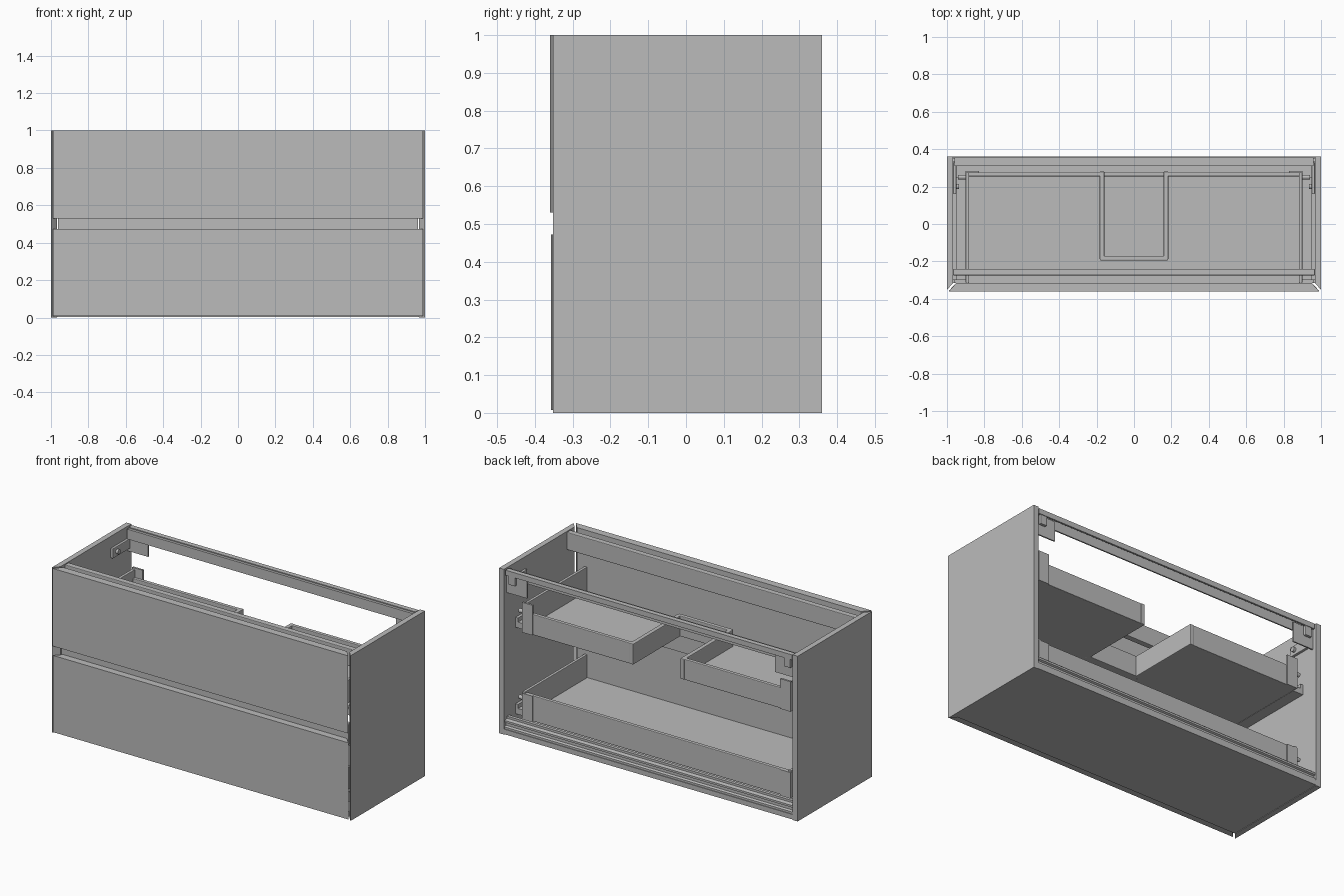
import bpy
import bmesh
from math import radians
from mathutils import Matrix, Vector

cube = bpy.data.objects.get("Cube")
if cube:
    bpy.data.objects.remove(cube, do_unlink=True)

# One neutral finish for the whole cabinet
grey = bpy.data.materials.new("neutral_grey")
grey.use_nodes = True
colour = (0.5, 0.5, 0.5, 1)
grey.diffuse_color = colour
grey.node_tree.nodes["Principled BSDF"].inputs["Base Color"].default_value = colour


def finish(name, bm, bevel=0.0):
    bmesh.ops.recalc_face_normals(bm, faces=bm.faces)
    mesh = bpy.data.meshes.new(name)
    bm.to_mesh(mesh)
    bm.free()
    mesh.materials.append(grey)
    obj = bpy.data.objects.new(name, mesh)
    bpy.context.collection.objects.link(obj)
    if bevel:
        mod = obj.modifiers.new("soft_edges", 'BEVEL')
        mod.width = bevel
        mod.segments = 2
    return obj


def box(name, x, y, z, bevel=0.0):
    """Box from (low, high) ranges on each axis."""
    bm = bmesh.new()
    bmesh.ops.create_cube(bm, size=1)
    size = [r[1] - r[0] for r in (x, y, z)]
    mid = [(r[1] + r[0]) / 2 for r in (x, y, z)]
    bmesh.ops.scale(bm, vec=size, verts=bm.verts)
    bmesh.ops.translate(bm, vec=mid, verts=bm.verts)
    return finish(name, bm, bevel)


def prism(name, points, axis, low, high):
    """Extrude an outline along z (points are x, y) or along x (points are y, z)."""
    bm = bmesh.new()
    if axis == 'z':
        verts = [bm.verts.new((a, b, low)) for a, b in points]
        step = Vector((0, 0, high - low))
    else:
        verts = [bm.verts.new((low, a, b)) for a, b in points]
        step = Vector((high - low, 0, 0))
    face = bm.faces.new(verts)
    result = bmesh.ops.extrude_face_region(bm, geom=[face])
    moved = [v for v in result["geom"] if isinstance(v, bmesh.types.BMVert)]
    bmesh.ops.translate(bm, vec=step, verts=moved)
    return finish(name, bm)


def pin(name, centre, radius, length):
    """Cylinder lying along x."""
    bm = bmesh.new()
    bmesh.ops.create_cone(bm, cap_ends=True, segments=16, radius1=radius, radius2=radius,
                          depth=length,
                          matrix=Matrix.Translation(centre) @ Matrix.Rotation(radians(90), 4, 'Y'))
    return finish(name, bm)


def span(side, a, b):
    return tuple(sorted((side * a, side * b)))


SIDES = (("left", 1), ("right", -1))
INNER = 0.967

# Carcass: mitred side panels and bottom
for label, s in SIDES:
    outline = [(s, -0.352), (s, 0.36), (s * INNER, 0.36), (s * INNER, -0.315)]
    prism(label + "_side_panel", outline, 'z', 0, 1)
box("bottom_panel", (-INNER, INNER), (-0.315, 0.36), (0.003, 0.033))

# Mitred drawer fronts
for name, y, low, high in (("upper_drawer_front", -0.36, 0.53, 1.0),
                           ("lower_drawer_front", -0.357, 0.008, 0.472)):
    prism(name, [(-0.99, y), (0.99, y), (0.95, -0.315), (-0.95, -0.315)], 'z', low, high)

# Recessed grip strip between the fronts
box("grip_strip", (-0.962, 0.962), (-0.315, -0.3), (0.44, 0.56))

# Front stretcher with a small lip under its top
box("front_stretcher", (-INNER, INNER), (-0.275, -0.24), (0.89, 0.996), 0.004)

# Channel rails along the back
top_rail = [(0.31, 0.93), (0.318, 0.93), (0.318, 0.985), (0.345, 0.985), (0.345, 0.965),
            (0.356, 0.965), (0.356, 0.996), (0.326, 0.996), (0.326, 0.99), (0.31, 0.99)]
low_rail = [(0.31, 0.033), (0.356, 0.033), (0.356, 0.045), (0.342, 0.05), (0.342, 0.065),
            (0.352, 0.07), (0.352, 0.082), (0.33, 0.087), (0.33, 0.1), (0.31, 0.1)]
prism("back_top_rail", top_rail, 'x', -0.96, 0.96)
prism("back_lower_rail", low_rail, 'x', -INNER, INNER)

# Wall hanging hardware at the back corners
for label, s in SIDES:
    box(label + "_hanger_plate", span(s, 0.83, INNER), (0.326, 0.334), (0.85, 0.97))
    box(label + "_hanger_hook", span(s, 0.9, 0.945), (0.334, 0.352), (0.91, 0.985), 0.004)
    box(label + "_hanger_arm", span(s, 0.95, INNER), (0.16, 0.33), (0.87, 0.93), 0.004)
    pin(label + "_hanger_screw", (s * 0.95, 0.2, 0.9), 0.014, 0.03)


# Drawer side walls, runners, corner brackets and pins
def drawer_sides(prefix, base, side_top, bracket_top):
    for label, s in SIDES:
        part = prefix + "_" + label
        box(part + "_drawer_side", span(s, 0.882, 0.9), (-0.315, 0.28), (base, side_top), 0.003)
        box(part + "_runner", span(s, 0.9, 0.95), (-0.3, 0.25), (base, base + 0.035))
        box(part + "_runner_mount", span(s, 0.95, INNER), (-0.3, 0.25), (base, base + 0.06))
        box(part + "_corner_bracket", span(s, 0.83, 0.9), (0.272, 0.284), (base, bracket_top))
        pin(part + "_adjuster", (s * 0.92, 0.25, base + 0.11), 0.012, 0.04)


# Lower drawer: plain tray
LOW = 0.085
drawer_sides("lower", LOW, 0.25, 0.24)
box("lower_drawer_floor", (-0.885, 0.885), (-0.315, 0.275), (LOW, LOW + 0.025))
box("lower_drawer_back", (-0.885, 0.885), (0.255, 0.278), (LOW, 0.24), 0.004)

# Upper drawer: tray with a cutout for the drain
BASE, TOP, CUT = 0.608, 0.733, 0.18
drawer_sides("upper", BASE, 0.78, 0.79)
floor = [(-0.885, -0.315), (0.885, -0.315), (0.885, 0.275), (CUT, 0.275),
         (CUT, -0.19), (-CUT, -0.19), (-CUT, 0.275), (-0.885, 0.275)]
prism("upper_drawer_floor", floor, 'z', BASE, BASE + 0.025)
for label, s in SIDES:
    box("upper_drawer_back_" + label, span(s, 0.16, 0.885), (0.255, 0.278), (BASE, TOP), 0.004)
    box("cutout_wall_" + label, span(s, 0.158, 0.184), (-0.19, 0.28), (BASE, TOP), 0.004)
box("cutout_front_wall", (-CUT, CUT), (-0.195, -0.17), (BASE, TOP), 0.004)
